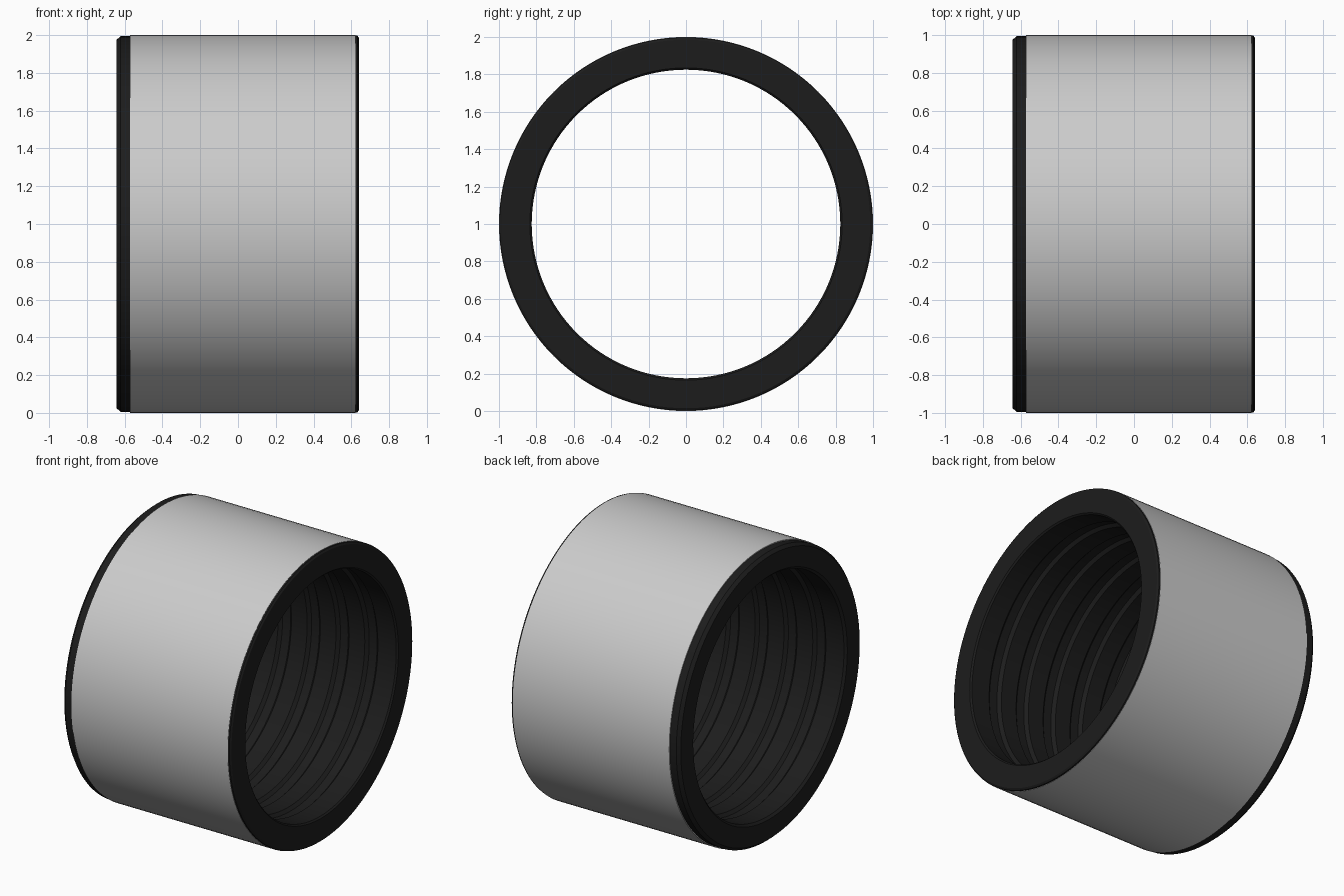
import bpy, bmesh, math

if "Cube" in bpy.data.objects:
    bpy.data.objects.remove(bpy.data.objects["Cube"])

SEG = 128


def lathe(name, profile, color=None):
    """Revolve a closed (x, radius) profile around the x axis at height 1."""
    bm = bmesh.new()
    rings = []
    for i in range(SEG):
        a = 2 * math.pi * i / SEG
        rings.append([bm.verts.new((x, r * math.cos(a), 1 + r * math.sin(a)))
                      for x, r in profile])
    n = len(profile)
    for i in range(SEG):
        a, b = rings[i], rings[(i + 1) % SEG]
        for j in range(n):
            k = (j + 1) % n
            bm.faces.new((a[j], a[k], b[k], b[j]))
    bmesh.ops.recalc_face_normals(bm, faces=bm.faces)
    mesh = bpy.data.meshes.new(name)
    bm.to_mesh(mesh)
    bm.free()
    obj = bpy.data.objects.new(name, mesh)
    bpy.context.collection.objects.link(obj)
    if color:
        mat = bpy.data.materials.new(name + "_material")
        mat.diffuse_color = color
        mat.use_nodes = True
        mat.node_tree.nodes["Principled BSDF"].inputs["Base Color"].default_value = mat.diffuse_color
        mesh.materials.append(mat)
    bpy.ops.object.select_all(action='DESELECT')
    bpy.context.view_layer.objects.active = obj
    obj.select_set(True)
    bpy.ops.object.shade_smooth_by_angle(angle=math.radians(25))
    return obj


# Outer sleeve: smooth metal band
lathe("outer_sleeve", [(-0.572, 0.965), (-0.572, 1.0), (0.622, 1.0), (0.622, 0.965)])

# Dark liner: chamfered end collars outside, shallow ring grooves in the bore
BORE, DEPTH, HALF = 0.825, 0.02, 0.05
liner = [(-0.643, 0.84), (-0.643, 0.975), (-0.622, 0.994), (-0.572, 0.994),
         (-0.572, 0.965), (0.622, 0.965), (0.622, 0.998), (0.632, 0.997),
         (0.64, 0.985), (0.64, 0.835), (0.63, BORE)]
for i in range(5):
    c = 0.44 - 0.22 * i
    liner += [(c + HALF, BORE), (c + HALF * 0.6, BORE + DEPTH),
              (c - HALF * 0.6, BORE + DEPTH), (c - HALF, BORE)]
liner.append((-0.628, BORE))
lathe("inner_liner", liner, (0.012, 0.012, 0.012, 1))
